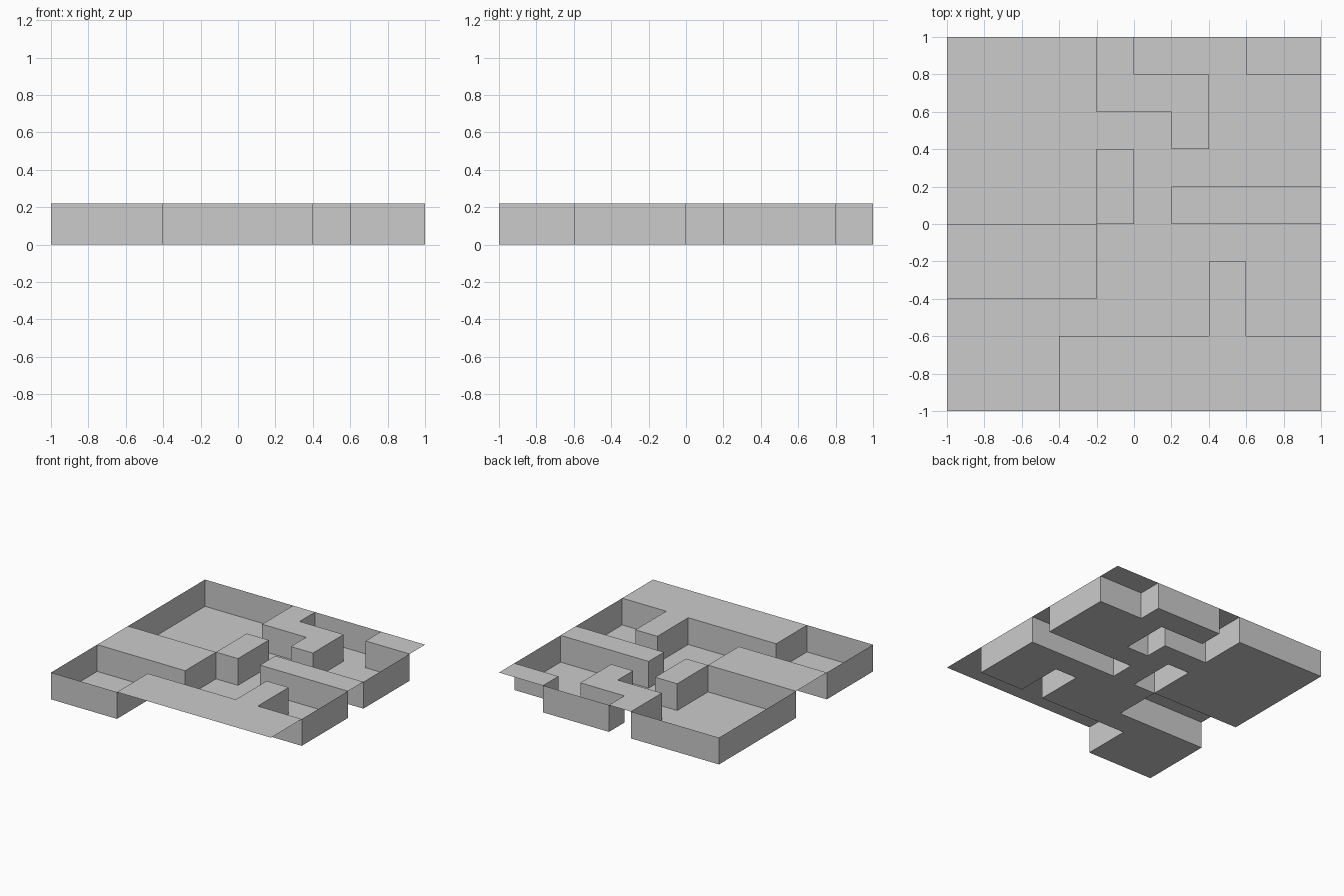
import bpy
import bmesh

if "Cube" in bpy.data.objects:
    bpy.data.objects.remove(bpy.data.objects["Cube"])

HEIGHT = 0.22
CELL = 0.2
# Plan from back (y = 1) to front (y = -1): '#' raised tile, '.' sunken tile
PLAN = [
    "....#...##",
    "....###...",
    "......#...",
    "....#.....",
    "....#.####",
    "####......",
    "####...#..",
    ".......#..",
    "...#######",
    "...#######",
]
N = len(PLAN)


def raised(i, j):
    """True for raised tiles; everything outside the plan counts as raised."""
    if not (0 <= i < N and 0 <= j < N):
        return True
    return PLAN[N - 1 - j][i] == "#"


bm = bmesh.new()


def quad(points):
    bm.faces.new([bm.verts.new((-1 + CELL * x, -1 + CELL * y, z)) for x, y, z in points])


for i in range(N):
    for j in range(N):
        # Flat tile, facing up
        z = HEIGHT if raised(i, j) else 0
        corners = [(i, j), (i + 1, j), (i + 1, j + 1), (i, j + 1)]
        quad([(x, y, z) for x, y in corners])
        if raised(i, j):
            continue
        # Walls around a sunken tile wherever the neighbour is raised
        for k, (di, dj) in enumerate([(0, -1), (1, 0), (0, 1), (-1, 0)]):
            if raised(i + di, j + dj):
                a, b = corners[k], corners[(k + 1) % 4]
                quad([(*b, 0), (*a, 0), (*a, HEIGHT), (*b, HEIGHT)])

# Join the tiles and walls into one folded sheet
bmesh.ops.remove_doubles(bm, verts=bm.verts, dist=0.001)
mesh = bpy.data.meshes.new("stepped_floor")
bm.to_mesh(mesh)
bm.free()
bpy.context.collection.objects.link(bpy.data.objects.new("stepped_floor", mesh))
